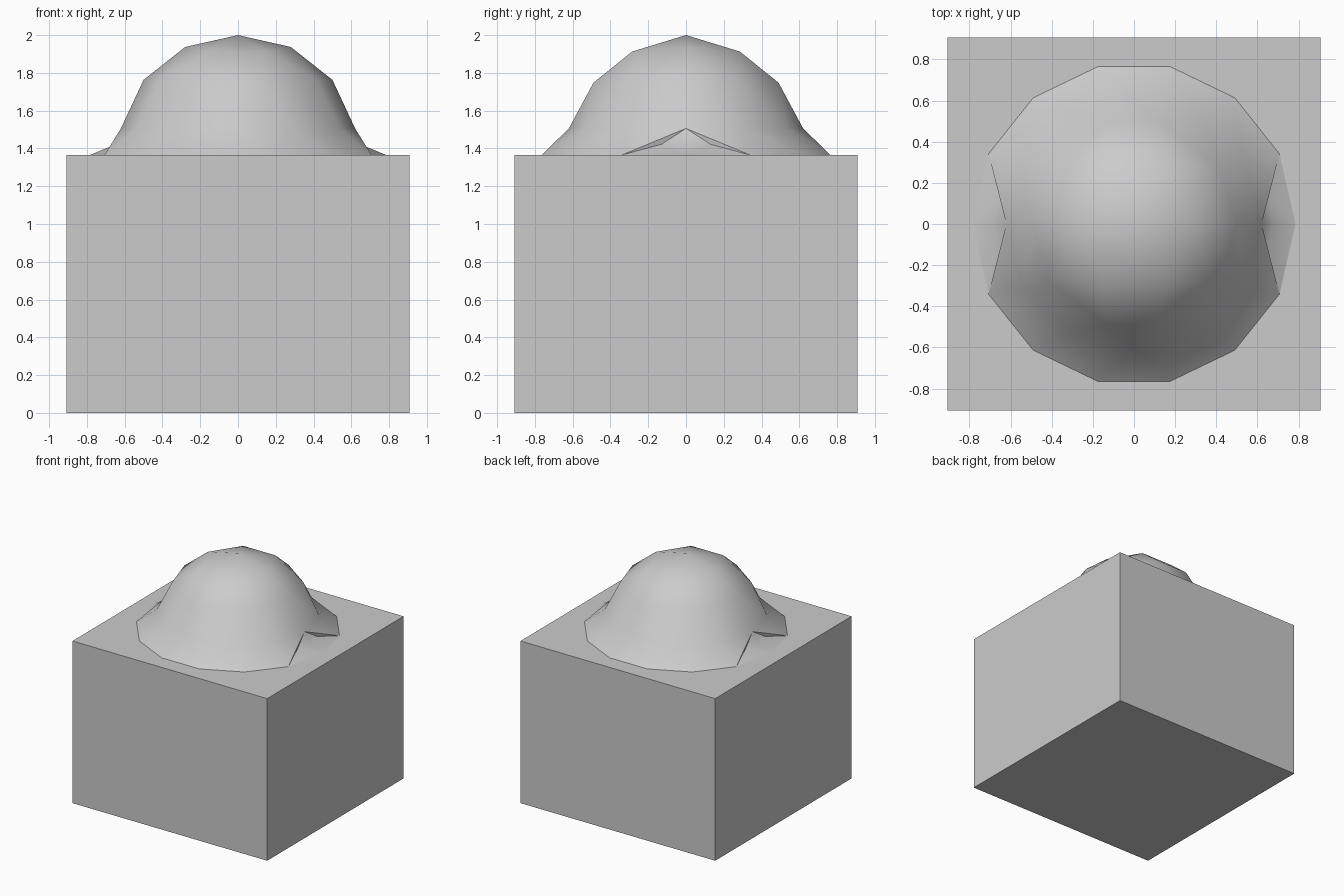
import bpy
import bmesh
from math import sin, cos, tau, radians
from mathutils import Vector

if "Cube" in bpy.data.objects:
    bpy.data.objects.remove(bpy.data.objects["Cube"], do_unlink=True)

BASE_HALF = 0.907
BASE_TOP = 1.365

# single flat grey
grey = bpy.data.materials.new("light_grey")
grey.use_nodes = True
grey.diffuse_color = (0.6, 0.6, 0.6, 1)
grey.node_tree.nodes["Principled BSDF"].inputs["Base Color"].default_value = (0.6, 0.6, 0.6, 1)


def finish(bm, name):
    mesh = bpy.data.meshes.new(name)
    bmesh.ops.recalc_face_normals(bm, faces=bm.faces)
    bm.to_mesh(mesh)
    bm.free()
    obj = bpy.data.objects.new(name, mesh)
    bpy.context.collection.objects.link(obj)
    mesh.materials.append(grey)
    return obj


def even_ring(bm, count, radius, z):
    return [bm.verts.new((radius * cos(tau * i / count), radius * sin(tau * i / count), z))
            for i in range(count)]


def quarter_ring(bm, points):
    """Ring from points of the first quarter, the first one lying on the x axis."""
    first = [Vector(p) for p in points]
    half = first + [Vector((-p.x, p.y, p.z)) for p in reversed(first)]
    back = [Vector((p.x, -p.y, p.z)) for p in reversed(half[1:-1])]
    return [bm.verts.new(p) for p in half + back]


def bridge(bm, inner, outer):
    """Triangle strip between rings of unequal counts, by the shorter diagonal."""
    i = j = 0
    n, m = len(inner), len(outer)
    while i < n or j < m:
        a, b = inner[i % n], outer[j % m]
        a2, b2 = inner[(i + 1) % n], outer[(j + 1) % m]
        step_outer = (a.co - b2.co).length <= (a2.co - b.co).length
        if i == n or (j < m and step_outer):
            bm.faces.new((a, b, b2))
            j += 1
        else:
            bm.faces.new((a, b, a2))
            i += 1


# square block
bm = bmesh.new()
bmesh.ops.create_cube(bm, size=1)
bmesh.ops.scale(bm, vec=(2 * BASE_HALF, 2 * BASE_HALF, BASE_TOP), verts=bm.verts)
bmesh.ops.translate(bm, vec=(0, 0, BASE_TOP / 2), verts=bm.verts)
finish(bm, "base_block")

# faceted dome with flared skirt
bm = bmesh.new()
tip = bm.verts.new((0, 0, 2))
crown = quarter_ring(bm, [(0.28, 0, 1.937), (0.15, 0.285, 1.913)])
shoulder = quarter_ring(bm, [(0.5, 0, 1.763), (0.41, 0.28, 1.763), (0.13, 0.49, 1.748)])
waist = even_ring(bm, 12, 0.62, 1.506)
skirt = even_ring(bm, 14, 0.785, BASE_TOP)
for i, v in enumerate(crown):
    bm.faces.new((tip, v, crown[(i + 1) % len(crown)]))
for inner, outer in ((crown, shoulder), (shoulder, waist), (waist, skirt)):
    bridge(bm, inner, outer)

# dents where the skirt folds on the two sides
for top, low, side in ((waist[0], skirt[0], 1), (waist[6], skirt[7], -1)):
    edge = bm.edges.get((top, low))
    if edge:
        _, mid = bmesh.utils.edge_split(edge, top, 0.5)
        mid.co = (side * 0.68, 0, 1.408)
        folds = bmesh.ops.poke(bm, faces=list(mid.link_faces))["verts"]
        for v in folds:
            v.co = (side * 0.648, 0.13 if v.co.y > 0 else -0.13, 1.422)

dome = finish(bm, "faceted_dome")
bpy.ops.object.select_all(action="DESELECT")
dome.select_set(True)
bpy.context.view_layer.objects.active = dome
bpy.ops.object.shade_smooth_by_angle(angle=radians(40))
